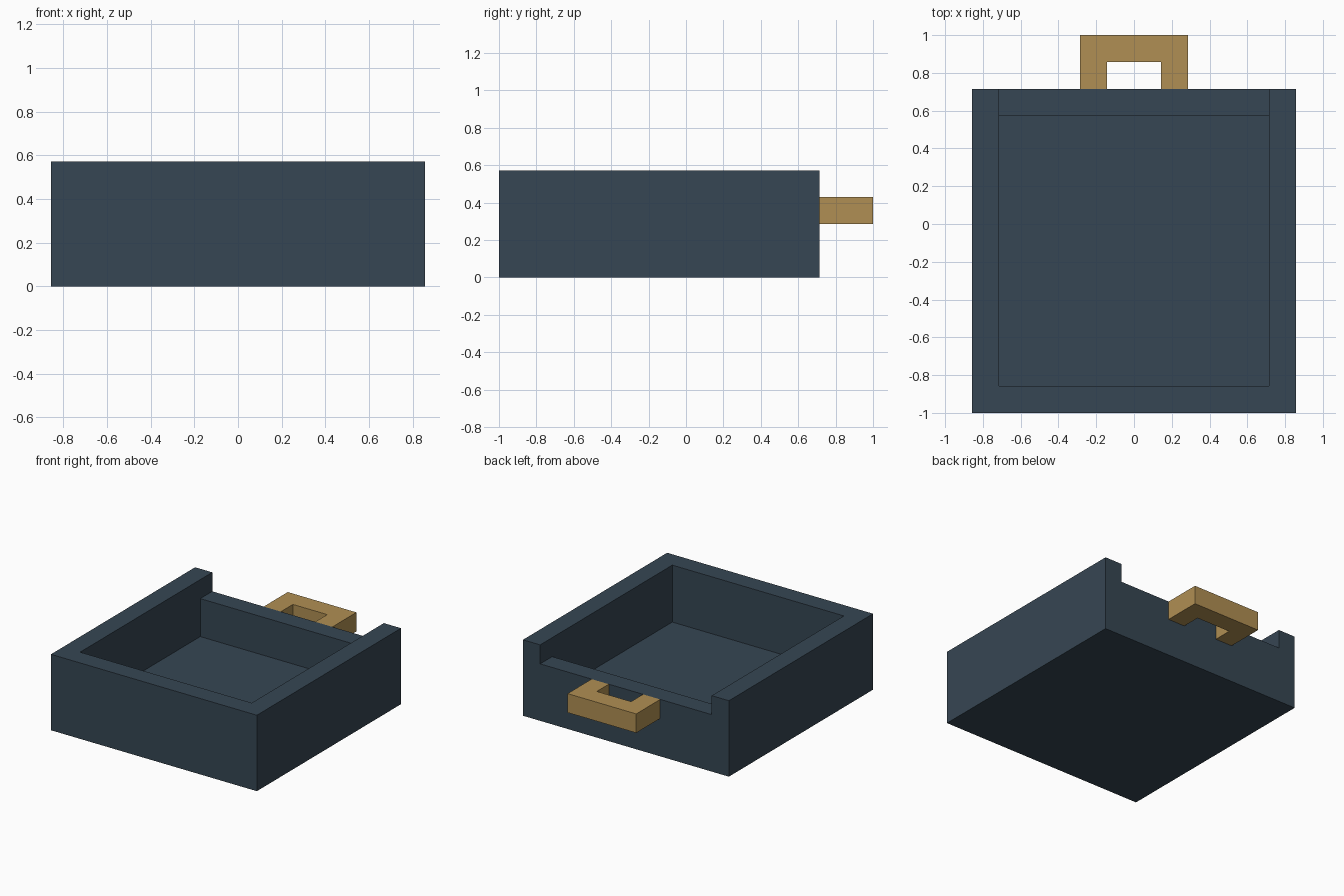
import bpy
import bmesh
from mathutils import Vector

if "Cube" in bpy.data.objects:
    bpy.data.objects.remove(bpy.data.objects["Cube"], do_unlink=True)

U = 1 / 7  # wall thickness, the module every size is built on


def linear(c):
    c /= 255
    return c / 12.92 if c <= 0.04045 else ((c + 0.055) / 1.055) ** 2.4


def material(name, rgb):
    mat = bpy.data.materials.new(name)
    col = (*[linear(c) for c in rgb], 1)
    mat.diffuse_color = col
    mat.use_nodes = True
    mat.node_tree.nodes["Principled BSDF"].inputs["Base Color"].default_value = col
    return mat


def prism(name, points, extrude, mat):
    """Extrude a closed profile of 3D points (in modules) along a vector."""
    bm = bmesh.new()
    face = bm.faces.new([bm.verts.new(Vector(p) * U) for p in points])
    new = bmesh.ops.extrude_face_region(bm, geom=[face])["geom"]
    verts = [v for v in new if isinstance(v, bmesh.types.BMVert)]
    bmesh.ops.translate(bm, vec=Vector(extrude) * U, verts=verts)
    # the starting face stays as the end cap
    if not face.is_valid:
        bm.faces.new([v for v in bm.verts if v not in verts])
    bmesh.ops.recalc_face_normals(bm, faces=bm.faces)
    mesh = bpy.data.meshes.new(name)
    bm.to_mesh(mesh)
    bm.free()
    mesh.materials.append(mat)
    obj = bpy.data.objects.new(name, mesh)
    bpy.context.collection.objects.link(obj)
    return obj


slate = material("slate blue", (54, 70, 83))
brass = material("brass", (176, 143, 83))

# Tray block
tray = prism("tray", [(-6, -7, 0), (6, -7, 0), (6, 5, 0), (-6, 5, 0)], (0, 0, 4), slate)

# Cavity with the lowered back wall, as one side profile cut through the block
side = [(-6, 1), (4, 1), (4, 3), (6, 3), (6, 5), (-6, 5)]
cutter = prism("cavity_cutter", [(-5, y, z) for y, z in side], (10, 0, 0), slate)
cutter.hide_render = True
cut = tray.modifiers.new("cavity", "BOOLEAN")
cut.operation = "DIFFERENCE"
cut.solver = "EXACT"
cut.object = cutter
bpy.context.view_layer.objects.active = tray
bpy.ops.object.modifier_apply(modifier=cut.name)
bpy.data.objects.remove(cutter, do_unlink=True)

# U-shaped handle on the back
half = [(1, 5), (1, 6), (-1, 6), (-1, 5), (-2, 5), (-2, 7), (2, 7), (2, 5)]
prism("handle", [(x, y, 2) for x, y in half], (0, 0, 1), brass)
